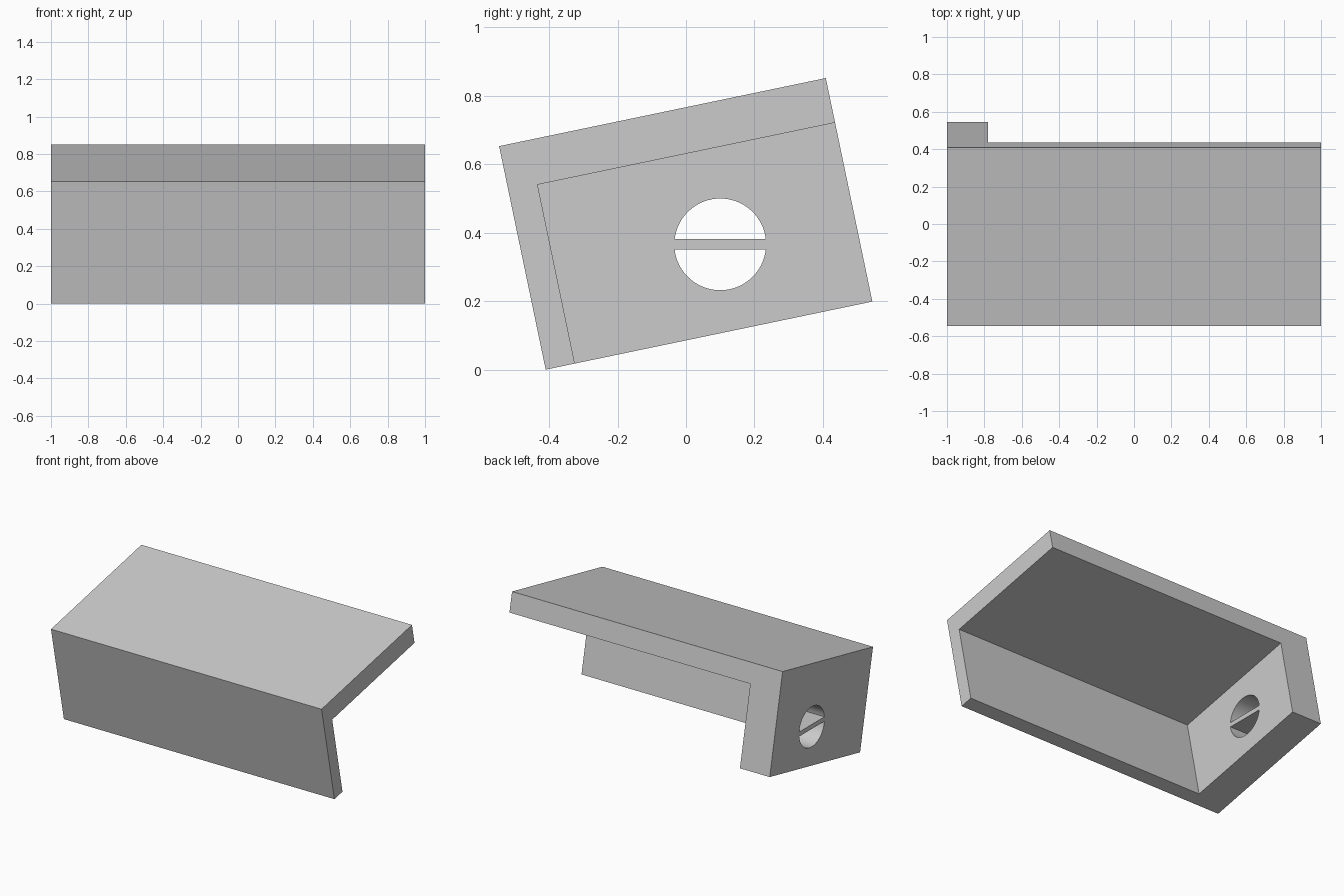
import bpy
import bmesh
from math import atan2, sin, cos, pi
from mathutils import Vector

default = bpy.data.objects.get("Cube")
if default:
    bpy.data.objects.remove(default, do_unlink=True)

grey = bpy.data.materials.new("light grey")
grey.use_nodes = True
colour = (0.6, 0.6, 0.6, 1)
grey.diffuse_color = colour
grey.node_tree.nodes["Principled BSDF"].inputs["Base Color"].default_value = colour

# Tilted side frame: u runs backward, v runs upward, from the low front corner
DEPTH, HEIGHT, WALL, ROOF = 0.975, 0.667, 0.087, 0.133
TILT = atan2(0.2, 0.96)
ORIGIN = Vector((-0.41, 0))
U = Vector((cos(TILT), sin(TILT)))
V = Vector((-sin(TILT), cos(TILT)))


def rectangle(u0, u1, v0, v1):
    return [ORIGIN + U * u + V * v for u, v in ((u0, v0), (u1, v0), (u1, v1), (u0, v1))]


def prism(name, outline, x0, x1):
    """Extrude a side (y, z) outline along x."""
    bm = bmesh.new()
    face = bm.faces.new([bm.verts.new((x0, y, z)) for y, z in outline])
    grown = bmesh.ops.extrude_face_region(bm, geom=[face])
    moved = [v for v in grown["geom"] if isinstance(v, bmesh.types.BMVert)]
    bmesh.ops.translate(bm, verts=moved, vec=(x1 - x0, 0, 0))
    bmesh.ops.recalc_face_normals(bm, faces=bm.faces)
    mesh = bpy.data.meshes.new(name)
    bm.to_mesh(mesh)
    bm.free()
    mesh.materials.append(grey)
    obj = bpy.data.objects.new(name, mesh)
    bpy.context.collection.objects.link(obj)
    return obj


def half_hole(side):
    """Circle segment above (1) or below (-1) the crossbar."""
    radius, gap, steps = 0.134, 0.015, 32
    start = math_asin = atan2(gap, (radius ** 2 - gap ** 2) ** 0.5)
    angles = [start + (pi - 2 * start) * i / steps for i in range(steps + 1)]
    return [(0.1 + radius * cos(a), 0.366 + side * radius * sin(a)) for a in angles]


# Angled bracket: a block hollowed out, leaving front wall, roof and end cap
bracket = prism("bracket", rectangle(0, DEPTH, 0, HEIGHT), -1, 1)
cutters = [
    prism("hollow_cutter", rectangle(WALL, DEPTH + 0.3, -0.3, HEIGHT - ROOF), -0.78, 1.2),
    prism("upper_hole_cutter", half_hole(1), -1.2, -0.6),
    prism("lower_hole_cutter", half_hole(-1), -1.2, -0.6),
]

# Cut the hollow and the two halves of the round hole
bpy.context.view_layer.objects.active = bracket
for cutter in cutters:
    cutter.hide_render = True
    cut = bracket.modifiers.new(cutter.name, "BOOLEAN")
    cut.operation = "DIFFERENCE"
    cut.solver = "EXACT"
    cut.object = cutter
    bpy.ops.object.modifier_apply(modifier=cut.name)
    bpy.data.objects.remove(cutter, do_unlink=True)

# Smooth hole walls, sharp edges elsewhere
bpy.ops.object.select_all(action="DESELECT")
bracket.select_set(True)
bpy.ops.object.shade_smooth_by_angle()
